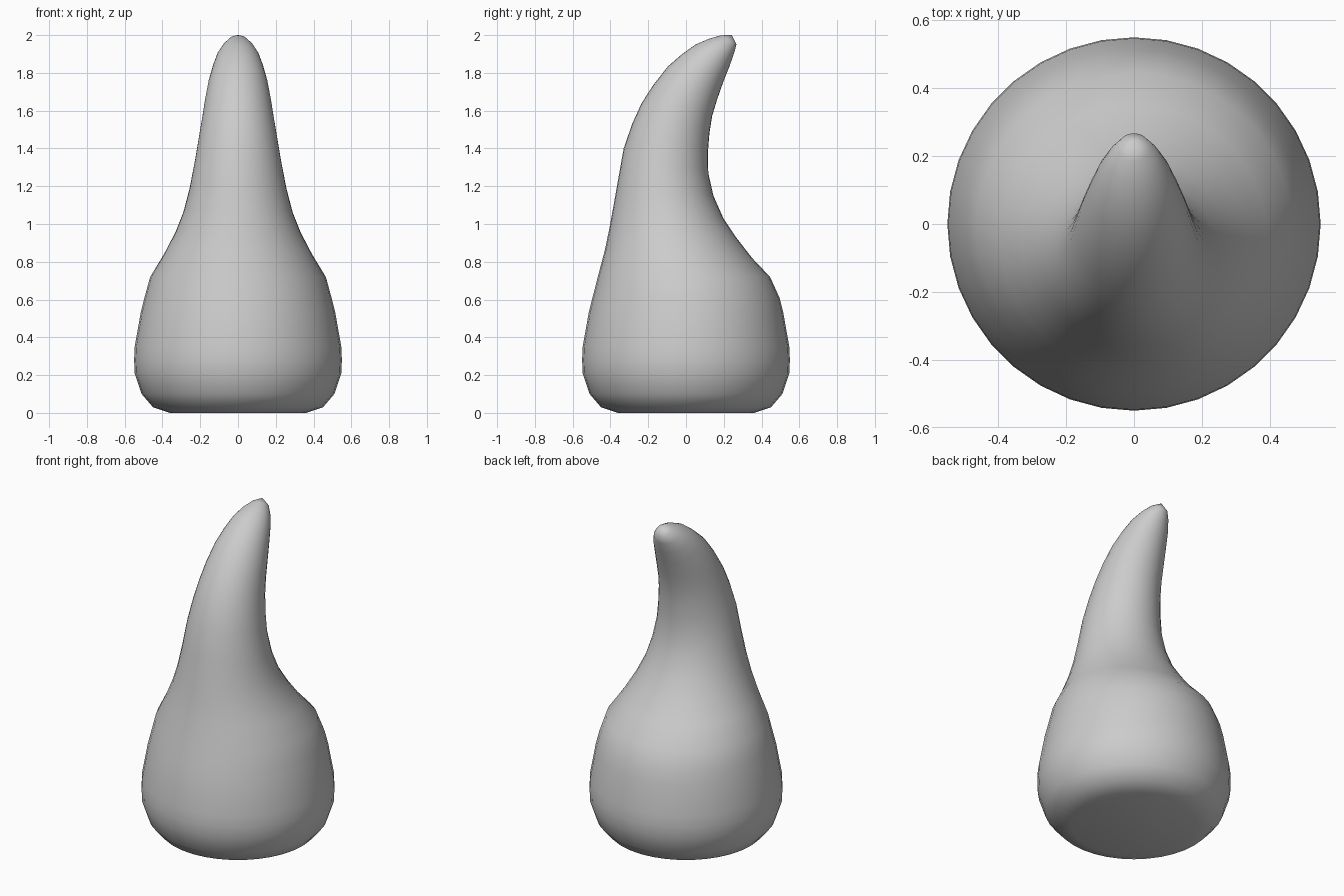
import bpy, bmesh, math

SIDES = 36

# Cross-sections: back edge (y, z), inner edge (y, z), half width in x
base = [(0.36, 0.0), (0.45, 0.03), (0.51, 0.10), (0.547, 0.21), (0.55, 0.28),
        (0.547, 0.35), (0.515, 0.53), (0.495, 0.61)]
rings = [((-r, z), (r, z), r) for r, z in base]
rings += [
    ((-0.467, 0.72), (0.445, 0.72), 0.465),
    ((-0.43, 0.86), (0.35, 0.82), 0.392),
    ((-0.405, 0.98), (0.265, 0.93), 0.332),
    ((-0.385, 1.09), (0.198, 1.03), 0.29),
    ((-0.362, 1.22), (0.145, 1.15), 0.257),
    ((-0.33, 1.40), (0.118, 1.27), 0.228),
    ((-0.285, 1.53), (0.116, 1.38), 0.208),
    ((-0.235, 1.64), (0.124, 1.48), 0.19),
    ((-0.17, 1.74), (0.138, 1.57), 0.175),
    ((-0.095, 1.835), (0.165, 1.66), 0.157),
    ((-0.02, 1.90), (0.2, 1.76), 0.134),
    ((0.05, 1.95), (0.232, 1.84), 0.11),
    ((0.12, 1.98), (0.255, 1.905), 0.08),
    ((0.185, 1.999), (0.267, 1.95), 0.047),
]

# Curved horn lofted through tilted elliptical sections
bm = bmesh.new()
loops = []
for (y0, z0), (y1, z1), w in rings:
    loop = []
    for i in range(SIDES):
        a = 2 * math.pi * i / SIDES
        t = (1 + math.sin(a)) / 2
        loop.append(bm.verts.new((w * math.cos(a), y0 + (y1 - y0) * t, z0 + (z1 - z0) * t)))
    loops.append(loop)
for lo, hi in zip(loops, loops[1:]):
    for i in range(SIDES):
        j = (i + 1) % SIDES
        bm.faces.new((lo[i], lo[j], hi[j], hi[i]))

# Flat foot and rounded tip
bm.faces.new(loops[0][::-1])
tip = bm.verts.new((0, 0.242, 2.0))
for i in range(SIDES):
    bm.faces.new((loops[-1][i], loops[-1][(i + 1) % SIDES], tip))
bmesh.ops.recalc_face_normals(bm, faces=bm.faces)
for f in bm.faces:
    f.smooth = True

mesh = bpy.data.meshes.new("curved_horn")
bm.to_mesh(mesh)
bm.free()
horn = bpy.data.objects.new("curved_horn", mesh)
bpy.context.collection.objects.link(horn)
